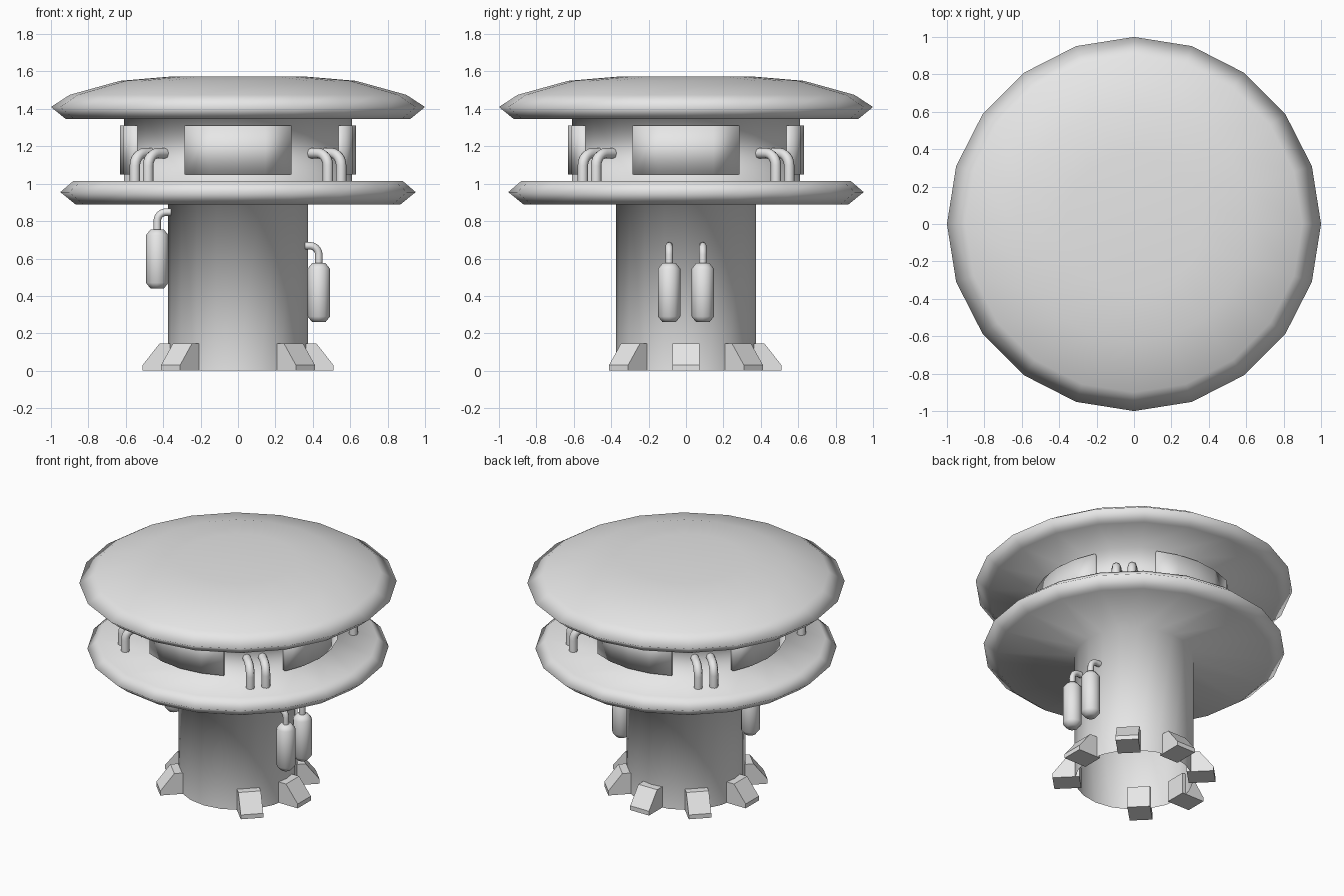
import bpy, bmesh, math
from mathutils import Matrix, Vector

cube = bpy.data.objects.get("Cube")
if cube:
    bpy.data.objects.remove(cube, do_unlink=True)

grey = bpy.data.materials.new("plain_grey")
grey.use_nodes = True
grey.diffuse_color = (0.8, 0.8, 0.8, 1)
grey.node_tree.nodes["Principled BSDF"].inputs["Base Color"].default_value = (0.8, 0.8, 0.8, 1)


def finish(name, bm, smooth=True):
    """Turn a bmesh into a named object."""
    mesh = bpy.data.meshes.new(name)
    for f in bm.faces:
        f.smooth = smooth
    bm.to_mesh(mesh)
    bm.free()
    mesh.materials.append(grey)
    obj = bpy.data.objects.new(name, mesh)
    bpy.context.collection.objects.link(obj)
    return obj


def lathe(name, profile, sides, location=(0, 0, 0)):
    """Turn an (r, z) profile, listed bottom to top, around the z axis."""
    bm = bmesh.new()
    rings = []
    for r, z in profile:
        if r == 0:
            rings.append([bm.verts.new((0, 0, z))] * sides)
        else:
            rings.append([bm.verts.new((r * math.cos(a), r * math.sin(a), z))
                          for a in (math.tau * i / sides for i in range(sides))])
    for low, high in zip(rings, rings[1:]):
        for i in range(sides):
            j = (i + 1) % sides
            bm.faces.new(dict.fromkeys((low[i], low[j], high[j], high[i])))
    bmesh.ops.translate(bm, verts=bm.verts, vec=location)
    return finish(name, bm)


def bent_pipe(name, start, top, reach, inward, radius):
    """Pipe that rises from start, bends a quarter turn and runs inward."""
    start, inward = Vector(start), Vector(inward)
    bend = radius * 2.4
    points = [start]
    for i in range(7):
        a = math.pi / 2 * i / 6
        p = start + inward * bend * (1 - math.cos(a))
        p.z = top - bend + bend * math.sin(a)
        points.append(p)
    end = start + inward * reach
    end.z = top
    points.append(end)
    curve = bpy.data.curves.new(name, "CURVE")
    curve.dimensions = "3D"
    curve.bevel_depth = radius
    curve.bevel_resolution = 2
    curve.use_fill_caps = True
    spline = curve.splines.new("POLY")
    spline.points.add(len(points) - 1)
    for sp, p in zip(spline.points, points):
        sp.co = (*p, 1)
    spline.use_smooth = True
    curve.materials.append(grey)
    obj = bpy.data.objects.new(name, curve)
    bpy.context.collection.objects.link(obj)


def prism(name, outline, half_width, angle):
    """Extrude an (r, z) outline sideways and turn it to face an angle."""
    bm = bmesh.new()
    face = bm.faces.new([bm.verts.new((r, -half_width, z)) for r, z in outline])
    out = bmesh.ops.extrude_face_region(bm, geom=[face])
    moved = [v for v in out["geom"] if isinstance(v, bmesh.types.BMVert)]
    bmesh.ops.translate(bm, verts=moved, vec=(0, 2 * half_width, 0))
    bmesh.ops.recalc_face_normals(bm, faces=bm.faces)
    bm.transform(Matrix.Rotation(angle, 4, "Z"))
    return finish(name, bm, smooth=False)


def arc_panel(name, inner, outer, low, high, half_angle, angle):
    """Curved block that follows the drum."""
    bm = bmesh.new()
    corners = ((inner, low), (outer, low), (outer, high), (inner, high))
    rings = []
    for i in range(5):
        a = angle + half_angle * (i / 2 - 1)
        rings.append([bm.verts.new((r * math.cos(a), r * math.sin(a), z)) for r, z in corners])
    for a, b in zip(rings, rings[1:]):
        for i in range(4):
            j = (i + 1) % 4
            bm.faces.new((a[i], a[j], b[j], b[i]))
    bm.faces.new(rings[0])
    bm.faces.new(rings[-1])
    bmesh.ops.recalc_face_normals(bm, faces=bm.faces)
    return finish(name, bm)


# Column, lower disc, drum and domed roof in one turned shell, open underneath
lathe("tower_body", [
    (0.375, 0), (0.375, 0.89), (0.87, 0.89), (0.95, 0.955), (0.88, 1.015),
    (0.61, 1.015), (0.61, 1.345), (0.92, 1.345), (1.0, 1.41), (0.9, 1.475),
    (0.63, 1.55), (0.37, 1.572), (0, 1.572)], 20)

# Curved panels around the drum
for k in range(4):
    arc_panel(f"drum_panel_{k + 1}", 0.56, 0.632, 1.05, 1.31,
              math.radians(27), math.pi / 2 * k)

# Paired pipes between the panels
for k in range(4):
    a = math.pi / 2 * k + math.pi / 4
    out = Vector((math.cos(a), math.sin(a), 0))
    side = Vector((-out.y, out.x, 0))
    for s in (-1, 1):
        start = out * 0.73 + side * 0.05 * s + Vector((0, 0, 1.0))
        bent_pipe("deck_pipe", start, 1.162, 0.16, -out, 0.028)

# Feet around the base, none at the front
for k in range(8):
    if k != 6:
        prism(f"foot_{k + 1}", [(0.34, 0), (0.51, 0), (0.51, 0.03), (0.42, 0.145), (0.34, 0.145)],
              0.072, math.pi / 4 * k)

# Tanks on the column, each with a pipe bent into the wall
TANK = [(0, 0), (0.036, 0), (0.06, 0.03), (0.06, 0.285), (0.036, 0.315), (0, 0.315)]
for sx, y, z in ((1, -0.09, 0.26), (1, 0.09, 0.26), (-1, -0.09, 0.44)):
    x = 0.432 * sx
    lathe("tank", TANK, 12, (x, y, z))
    bent_pipe("tank_pipe", (x, y, z + 0.3), z + 0.408, 0.08, (-sx, 0, 0), 0.02)
